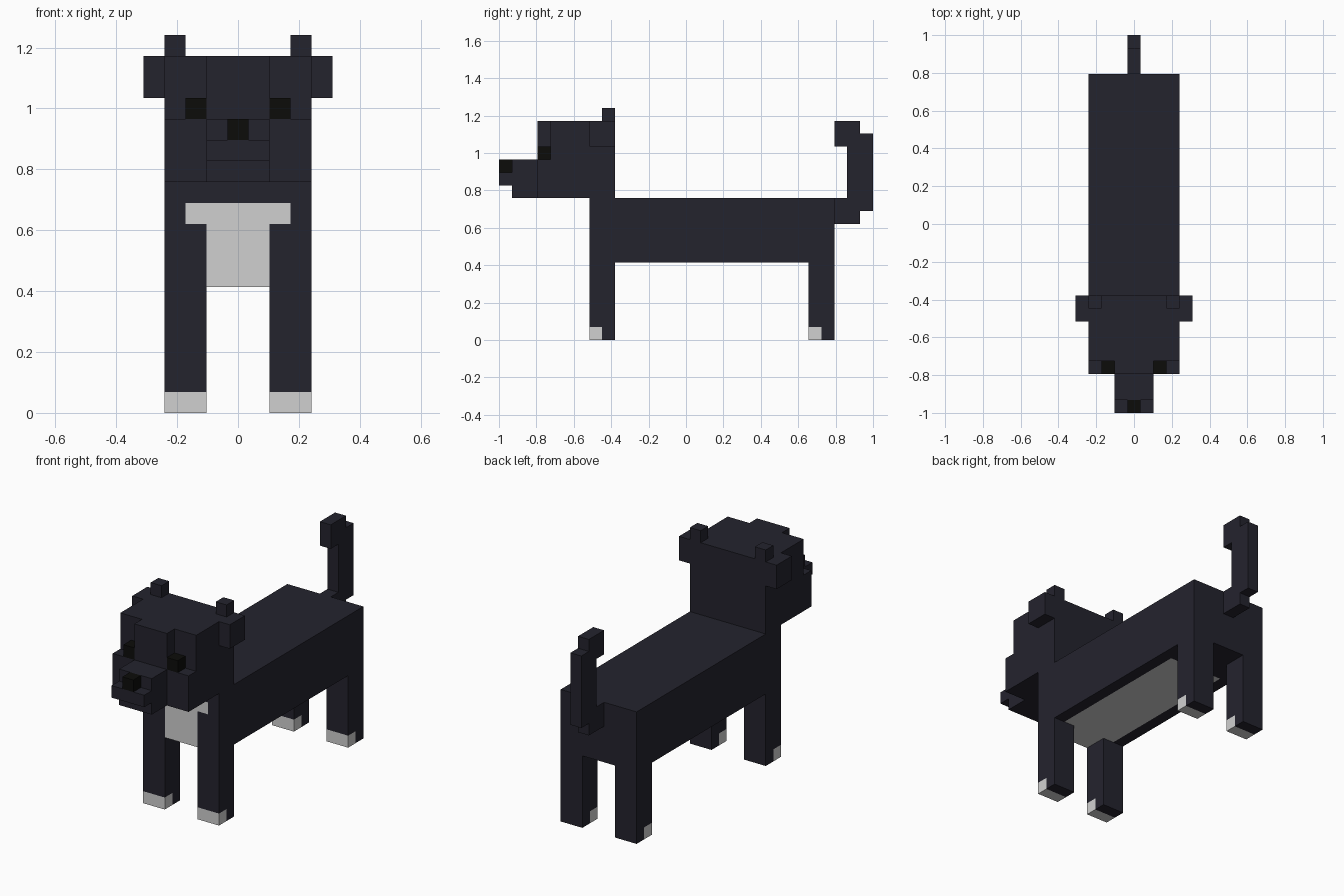
import bpy, bmesh
from mathutils import Vector, Matrix

if "Cube" in bpy.data.objects:
    bpy.data.objects.remove(bpy.data.objects["Cube"])

U = 2 / 29  # one block; x is counted from the centre, y from the nose tip, z from the ground


def pos(x, y, z):
    return Vector((x * U, y * U - 1, z * U))


def material(name, rgb):
    m = bpy.data.materials.new(name)
    m.diffuse_color = (*rgb, 1)
    m.use_nodes = True
    m.node_tree.nodes["Principled BSDF"].inputs["Base Color"].default_value = m.diffuse_color
    return m


FUR = material("dark fur", (0.0176, 0.0168, 0.027))
WHITE = material("pale fur", (0.63, 0.63, 0.63))
BLACK = material("black", (0.0037, 0.0037, 0.003))


def finish(name, bm, mats):
    bmesh.ops.recalc_face_normals(bm, faces=bm.faces)
    me = bpy.data.meshes.new(name)
    bm.to_mesh(me)
    bm.free()
    for m in mats:
        me.materials.append(m)
    ob = bpy.data.objects.new(name, me)
    bpy.context.collection.objects.link(ob)
    return ob


def box(name, lo, hi, mats=(FUR,), cuts=(), rule=None):
    """Box between two block corners; cuts are (axis, block); rule picks pale faces."""
    a, b = pos(*lo), pos(*hi)
    bm = bmesh.new()
    bmesh.ops.create_cube(bm, size=1, matrix=Matrix.Translation((a + b) / 2)
                          @ Matrix.Diagonal((*(b - a), 1)))
    for axis, at in cuts:
        no = Vector((0, 0, 0))
        no[axis] = 1
        point = pos(at, at, at)
        bmesh.ops.bisect_plane(bm, geom=bm.verts[:] + bm.edges[:] + bm.faces[:],
                               plane_co=point, plane_no=no)
    if rule:
        bm.normal_update()
        for f in bm.faces:
            c = f.calc_center_median()
            f.material_index = int(rule(c.x / U, (c.y + 1) / U, c.z / U, f.normal))
    return finish(name, bm, mats)


# Body with a pale chest and belly
def pale_body(x, y, z, n):
    if n.y < -0.5:
        return abs(x) < 1.5 and z < 10 or abs(x) < 2.5 and 9 < z < 10
    if n.z < -0.5:
        return abs(x) < 1.5 and y < 9 or abs(x) < 2.5 and 9 < y < 22
    return False


box("body", (-3.5, 7, 6), (3.5, 26, 11), (FUR, WHITE),
    [(0, -2.5), (0, -1.5), (0, 1.5), (0, 2.5), (1, 9), (1, 22), (2, 9), (2, 10)], pale_body)

# Legs with pale toes
for part, y0 in (("front_leg", 7), ("back_leg", 24)):
    for side, x0 in (("left", -3.5), ("right", 1.5)):
        box(f"{part}_{side}", (x0, y0, 0), (x0 + 2, y0 + 2, 6), (FUR, WHITE),
            [(1, y0 + 1), (2, 1)], lambda x, y, z, n: y < y0 + 1 and z < 1)

# Head: skull, cheeks and forehead
box("skull", (-3.5, 4, 11), (3.5, 9, 17))
box("cheeks", (-3.5, 3, 11), (3.5, 4, 14))
box("forehead", (-1.5, 3, 14), (1.5, 4, 17))

# Muzzle and nose
box("muzzle", (-1.5, 1, 11), (1.5, 3, 14))
box("lip", (-1.5, 0, 12), (1.5, 1, 13))
box("nose", (-0.5, 0, 13), (0.5, 1, 14), (BLACK,))

# Eyes and ears, mirrored
for side, s in (("left", -1), ("right", 1)):
    def pair(name, x0, x1, y, z, mat=FUR):
        xs = sorted((s * x0, s * x1))
        box(f"{name}_{side}", (xs[0], y[0], z[0]), (xs[1], y[1], z[1]), (mat,))
    pair("eye", 1.5, 2.5, (3, 4), (14, 15), BLACK)
    pair("ear", 3.5, 4.5, (7, 9), (15, 17))
    pair("ear_tip", 2.5, 3.5, (8, 9), (17, 18))

# Tail: side outline extruded across one block
outline = [(26, 9), (28, 9), (28, 10), (29, 10), (29, 16), (28, 16), (28, 17),
           (26, 17), (26, 15), (27, 15), (27, 11), (26, 11)]
bm = bmesh.new()
face = bm.faces.new([bm.verts.new(pos(-0.5, y, z)) for y, z in outline])
ext = bmesh.ops.extrude_face_region(bm, geom=[face])
bmesh.ops.translate(bm, vec=(U, 0, 0),
                    verts=[v for v in ext["geom"] if isinstance(v, bmesh.types.BMVert)])
finish("tail", bm, (FUR,))
